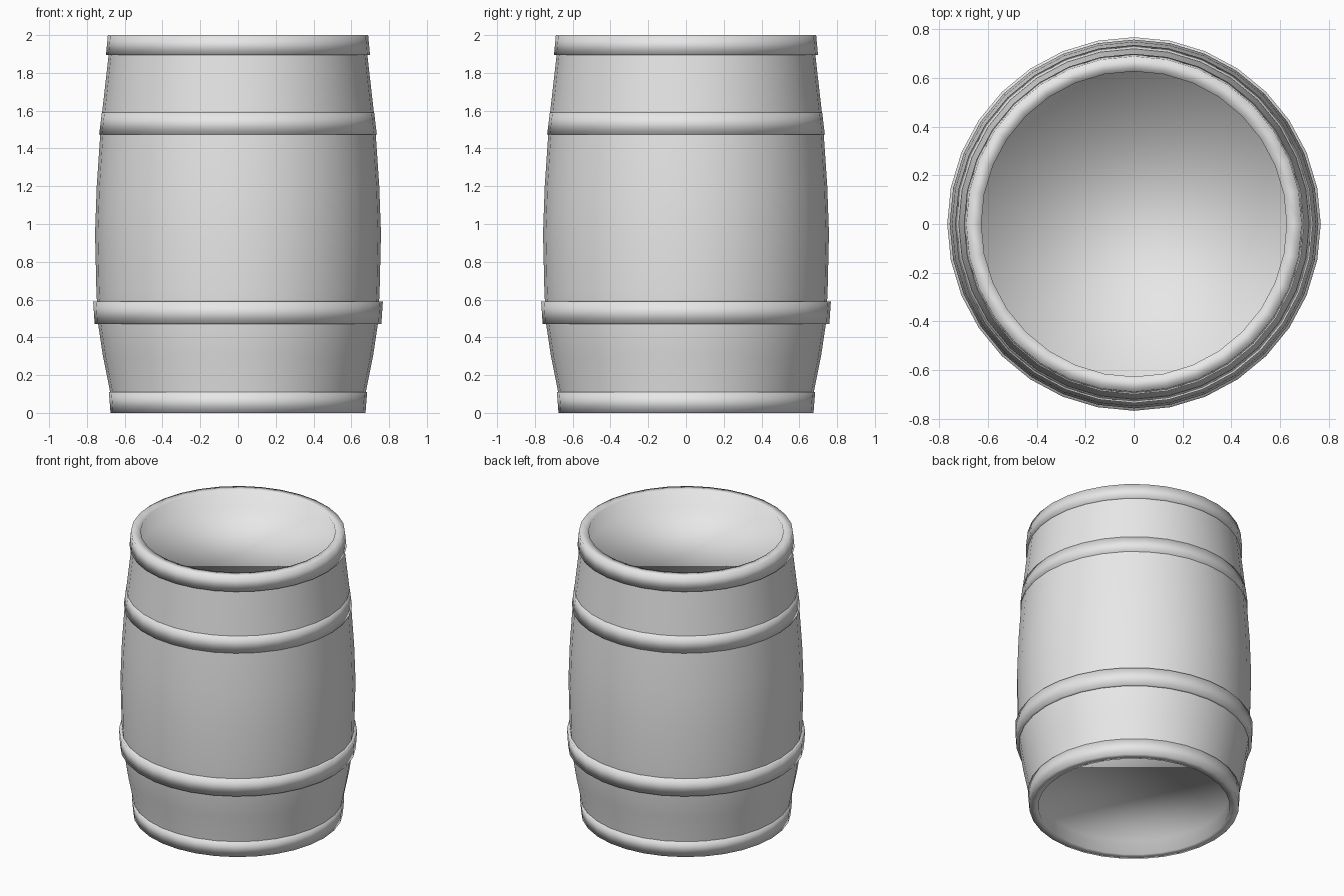
import bpy, bmesh, math

cube = bpy.data.objects.get("Cube")
if cube:
    bpy.data.objects.remove(cube, do_unlink=True)

SIDES = 32


def flat_material(name, value):
    mat = bpy.data.materials.new(name)
    mat.use_nodes = True
    colour = (value, value, value, 1)
    mat.diffuse_color = colour
    mat.node_tree.nodes["Principled BSDF"].inputs["Base Color"].default_value = colour
    return mat


grey = flat_material("light grey", 0.8)


def lathe(name, profile, lid=False, closed=False):
    """Spin a radius/height profile around z.

    lid fills the last ring with one face; closed joins the last ring to the first.
    """
    bm = bmesh.new()
    rings = []
    for r, z in profile:
        angles = [math.tau * i / SIDES for i in range(SIDES)]
        rings.append([bm.verts.new((r * math.cos(a), r * math.sin(a), z)) for a in angles])
    pairs = list(zip(rings, rings[1:]))
    if closed:
        pairs.append((rings[-1], rings[0]))
    for low, high in pairs:
        for i in range(SIDES):
            j = (i + 1) % SIDES
            bm.faces.new((low[i], low[j], high[j], high[i]))
    if lid:
        bm.faces.new(rings[-1])
    # A profile that starts downwards on the outside comes out inside out
    if profile[1][1] < profile[0][1] or profile[2][1] < profile[0][1]:
        bmesh.ops.reverse_faces(bm, faces=bm.faces)
    for face in bm.faces:
        face.smooth = True
    mesh = bpy.data.meshes.new(name)
    bm.to_mesh(mesh)
    bm.free()
    mesh.materials.append(grey)
    obj = bpy.data.objects.new(name, mesh)
    bpy.context.collection.objects.link(obj)
    return obj


# Bulging stave wall, its open ends hidden inside the end hoops
lathe("staves", [(0.668, 0.02), (0.677, 0.11), (0.715, 0.3), (0.742, 0.48),
                 (0.75, 0.65), (0.757, 0.95), (0.748, 1.2), (0.729, 1.48),
                 (0.719, 1.595), (0.685, 1.895), (0.678, 1.97)])

# Hoops around the belly; the upper one is almost flush at its top edge
lathe("lower_hoop", [(0.72, 0.47), (0.759, 0.47), (0.767, 0.59), (0.72, 0.59)], closed=True)
lathe("upper_hoop", [(0.7, 1.475), (0.735, 1.475), (0.721, 1.59), (0.7, 1.59)], closed=True)

# End hoops, each turning over the rim down to a recessed lid
lathe("top_hoop_and_lid", [(0.67, 1.895), (0.699, 1.895), (0.689, 2),
                           (0.627, 2), (0.627, 1.88)], lid=True)
lathe("bottom_hoop_and_lid", [(0.66, 0.11), (0.684, 0.11), (0.675, 0),
                              (0.617, 0), (0.617, 0.1)], lid=True)
